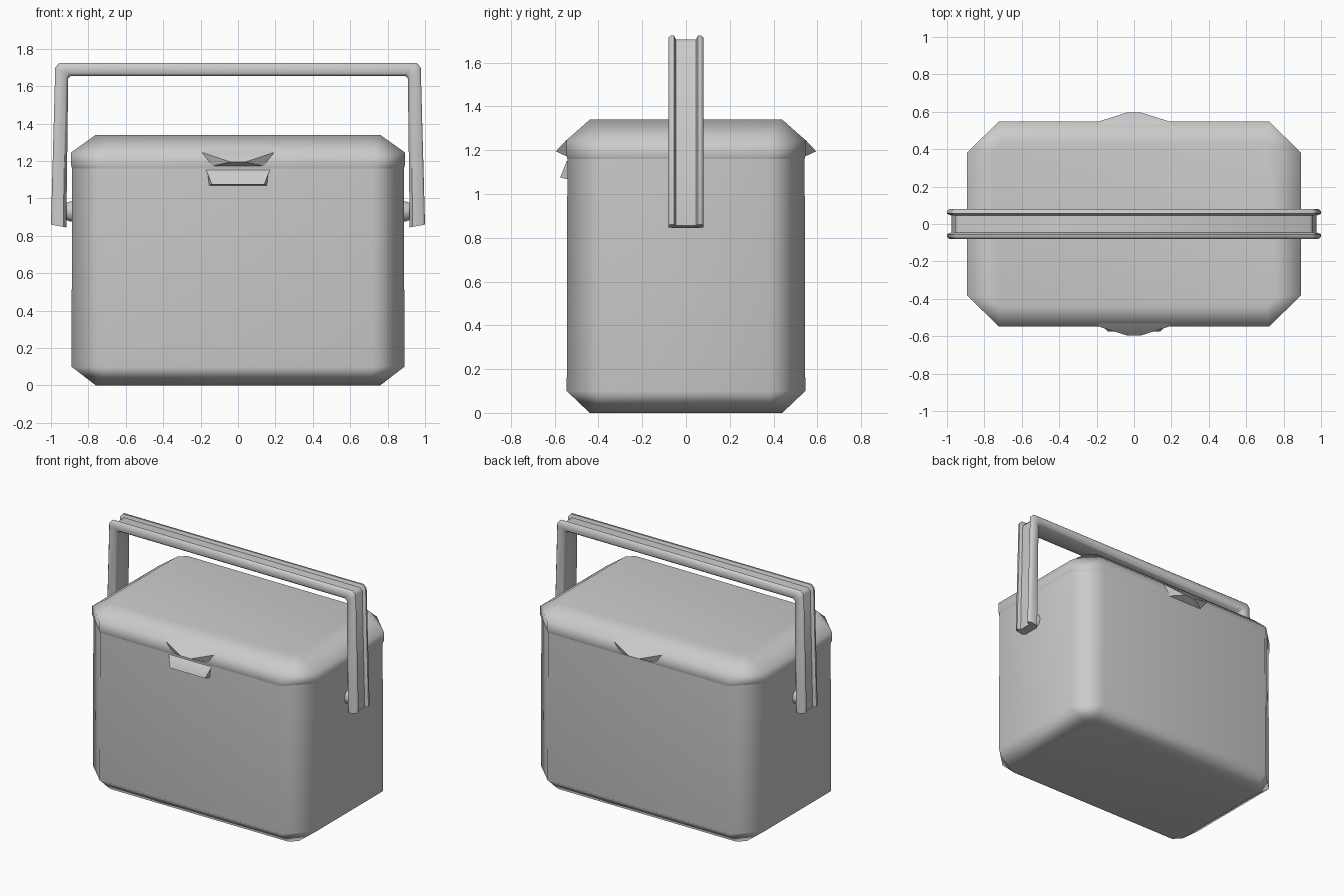
import bpy, bmesh, math
from mathutils import Vector

if "Cube" in bpy.data.objects:
    bpy.data.objects.remove(bpy.data.objects["Cube"])


def make_object(name, bm, smooth_angle=None):
    bmesh.ops.recalc_face_normals(bm, faces=bm.faces[:])
    mesh = bpy.data.meshes.new(name)
    bm.to_mesh(mesh)
    bm.free()
    obj = bpy.data.objects.new(name, mesh)
    bpy.context.collection.objects.link(obj)
    for o in bpy.context.selected_objects:
        o.select_set(False)
    obj.select_set(True)
    bpy.context.view_layer.objects.active = obj
    if smooth_angle is None:
        bpy.ops.object.shade_smooth()
        obj.modifiers.new("weighted_normals", 'WEIGHTED_NORMAL').keep_sharp = True
    else:
        bpy.ops.object.shade_smooth_by_angle(angle=math.radians(smooth_angle))
    return obj


def loft(bm, rings, cap_start=True, cap_end=True):
    """Skin closed rings of equal point count."""
    loops = [[bm.verts.new(p) for p in ring] for ring in rings]
    n = len(loops[0])
    for a, b in zip(loops, loops[1:]):
        for i in range(n):
            j = (i + 1) % n
            bm.faces.new((a[i], a[j], b[j], b[i]))
    if cap_start:
        bm.faces.new(loops[0])
    if cap_end:
        bm.faces.new(loops[-1])


def octagon(hx, hy, cx, cy, z):
    """Rectangle with cut corners."""
    pts = [(hx, hy - cy), (hx - cx, hy)]
    pts += [(-x, y) for x, y in reversed(pts)]
    pts += [(-x, -y) for x, y in pts]
    return [(x, y, z) for x, y in pts]


# Box body, open under the lid
bm = bmesh.new()
loft(bm, [octagon(0.76, 0.44, 0.05, 0.05, 0.0),
          octagon(0.89, 0.545, 0.17, 0.165, 0.10),
          octagon(0.887, 0.542, 0.17, 0.165, 1.19)], cap_end=False)
make_object("cooler_body", bm)

# Lid with bevelled top edge
bm = bmesh.new()
loft(bm, [octagon(0.887, 0.542, 0.17, 0.165, 1.16),
          octagon(0.893, 0.547, 0.17, 0.165, 1.18),
          octagon(0.893, 0.547, 0.17, 0.165, 1.245),
          octagon(0.76, 0.44, 0.05, 0.05, 1.34)], cap_start=False)
make_object("lid", bm)


def wedge(name, profile, side):
    """Tapered lip: profile rows are (half width, y, z)."""
    bm = bmesh.new()
    loft(bm, [[(s * w, side * y, z) for w, y, z in profile] for s in (-1, 1)])
    make_object(name, bm, 40)


# Finger lips on the lid and the catch below the front one
lip = [(0.19, 0.53, 1.26), (0.19, 0.548, 1.245), (0.04, 0.595, 1.195), (0.17, 0.53, 1.165)]
wedge("front_lid_lip", lip, -1)
wedge("back_lid_lip", lip, 1)
wedge("front_catch", [(0.17, 0.53, 1.16), (0.17, 0.545, 1.15),
                      (0.14, 0.575, 1.075), (0.16, 0.53, 1.065)], -1)

# Handle: grooved section swept around a U, stations are (outer, inner) in xz
half = [((1.0, 0.86), (0.918, 0.845)),
        ((0.977, 1.70), (0.908, 1.64)),
        ((0.955, 1.725), (0.895, 1.655))]
stations = half + [((-o[0], o[1]), (-i[0], i[1])) for o, i in reversed(half)]
section = [(-0.06, 0.0), (-0.08, 0.2), (-0.08, 0.85), (-0.068, 1.0), (-0.055, 1.0), (-0.045, 0.72)]
section += [(-y, t) for y, t in reversed(section)]
rings = []
for (ox, oz), (ix, iz) in stations:
    outer, inner = Vector((ox, 0, oz)), Vector((ix, 0, iz))
    rings.append([inner.lerp(outer, t) + Vector((0, y, 0)) for y, t in section])
bm = bmesh.new()
loft(bm, rings)
make_object("carry_handle", bm, 50)

# Pivot pins joining handle to body
for side, label in ((-1, "left"), (1, "right")):
    bm = bmesh.new()
    loft(bm, [[(side * x, r * math.cos(a), 0.93 + r * math.sin(a))
               for a in (i * math.tau / 10 for i in range(10))]
              for x, r in ((0.87, 0.06), (0.90, 0.055), (0.94, 0.04))])
    make_object(label + "_handle_pivot", bm, 40)
